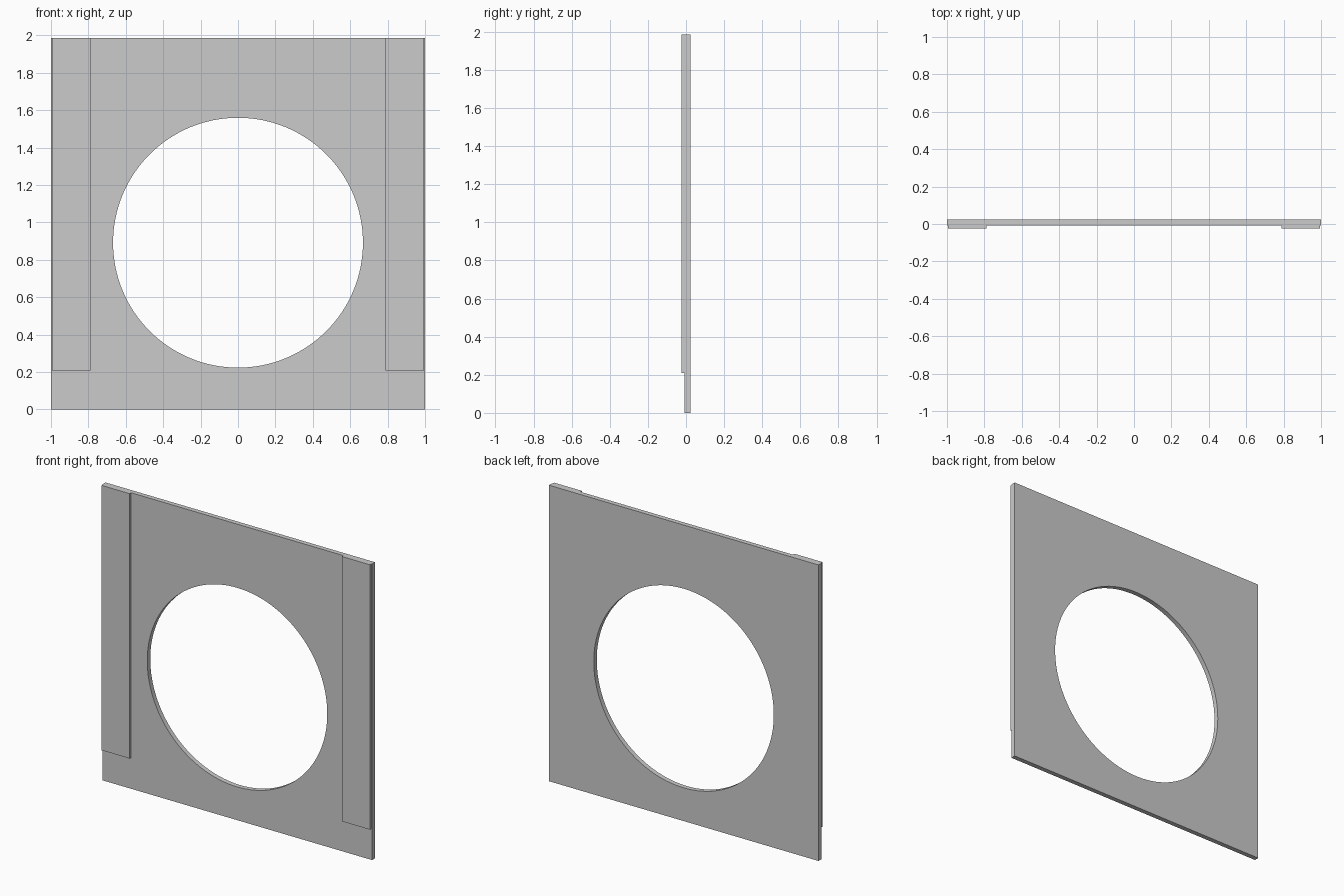
import bpy
import math

if "Cube" in bpy.data.objects:
    bpy.data.objects.remove(bpy.data.objects["Cube"])

HEIGHT = 1.986
BACK, FACE, FRONT = 0.024, -0.008, -0.024   # y of the back, panel face and strip face


def box(name, x0, x1, y0, y1, z0, z1):
    bpy.ops.mesh.primitive_cube_add(
        size=1, location=((x0 + x1) / 2, (y0 + y1) / 2, (z0 + z1) / 2))
    ob = bpy.context.object
    ob.name = name
    ob.scale = (x1 - x0, y1 - y0, z1 - z0)
    bpy.ops.object.transform_apply(location=True, rotation=False, scale=True)
    return ob


# Square panel
panel = box("panel", -1, 1, FACE, BACK, 0, HEIGHT)

# Round opening cut through the panel
bpy.ops.mesh.primitive_cylinder_add(
    vertices=128, radius=0.668, depth=0.4,
    location=(0, 0, 0.891), rotation=(math.pi / 2, 0, 0))
cutter = bpy.context.object
cutter.name = "opening_cutter"
cutter.hide_render = True

cut = panel.modifiers.new("opening", 'BOOLEAN')
cut.operation = 'DIFFERENCE'
cut.solver = 'EXACT'
cut.object = cutter
bpy.ops.object.select_all(action='DESELECT')
panel.select_set(True)
bpy.context.view_layer.objects.active = panel
bpy.ops.object.modifier_apply(modifier=cut.name)
bpy.data.objects.remove(cutter, do_unlink=True)
bpy.ops.object.shade_smooth_by_angle(angle=math.radians(30))

# Raised side strips, mirrored across x
strips = box("side_strips", 0.788, 0.995, FRONT, FACE, 0.209, HEIGHT)
mirror = strips.modifiers.new("mirror", 'MIRROR')
mirror.use_axis = (True, False, False)
mirror.mirror_object = panel
panel_origin = panel.location
